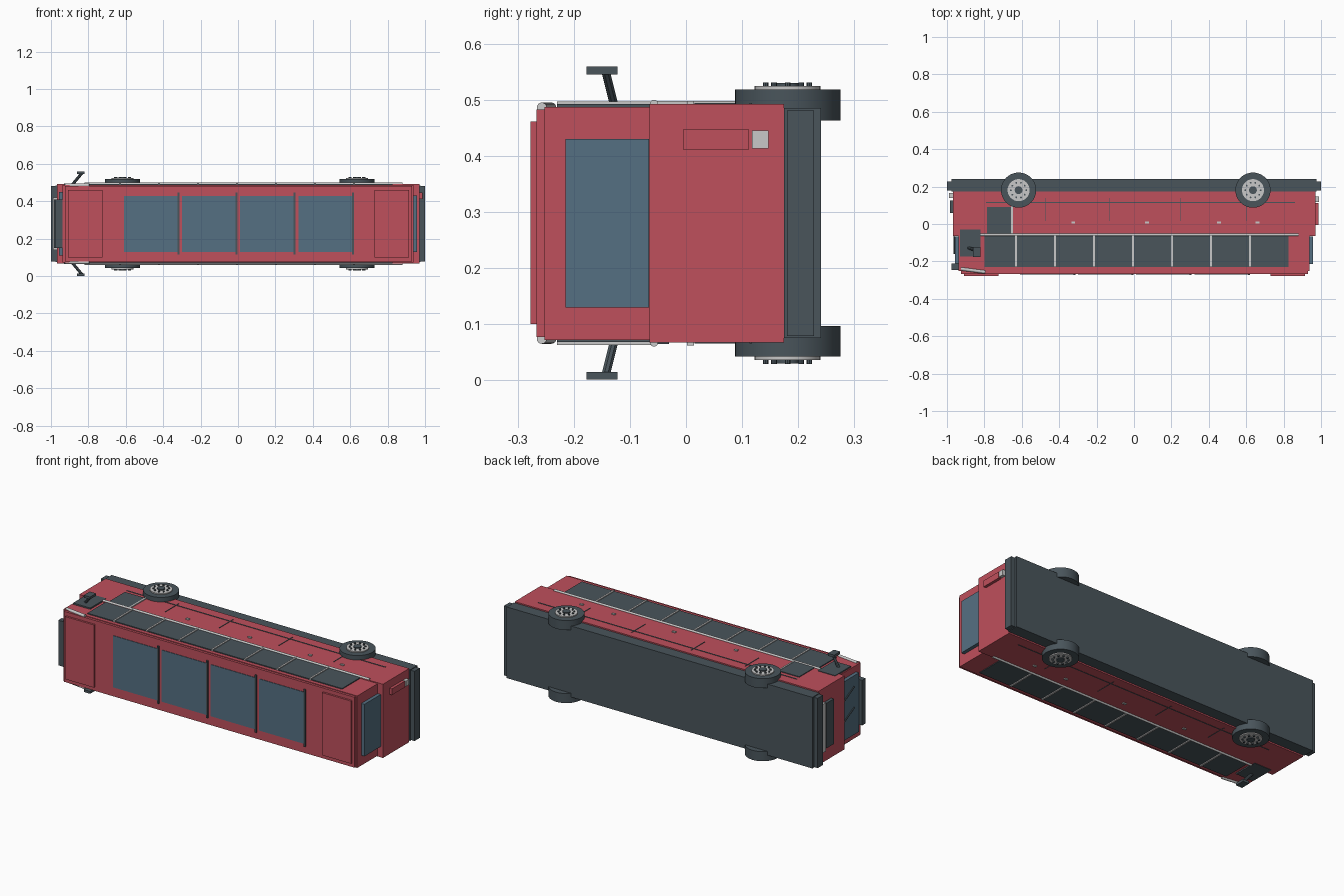
import bpy, math
from mathutils import Vector

old = bpy.data.objects.get("Cube")
if old:
    bpy.data.objects.remove(old)


def material(name, rgb):
    m = bpy.data.materials.new(name)
    m.use_nodes = True
    m.diffuse_color = (*rgb, 1)
    m.node_tree.nodes["Principled BSDF"].inputs["Base Color"].default_value = (*rgb, 1)
    return m


RED = material("body red", (0.52, 0.08, 0.107))
DARK = material("dark grey", (0.067, 0.09, 0.105))
BLUE = material("glass blue", (0.091, 0.162, 0.223))
LIGHT = material("light metal", (0.58, 0.58, 0.58))
MID = 0.28  # middle of the vehicle's width, along z


def finish(name, mat):
    o = bpy.context.object
    o.name = name
    o.data.materials.append(mat)
    return o


def box(name, x, y, z, mat):
    """Box from its (low, high) extents."""
    bpy.ops.mesh.primitive_cube_add(size=1)
    o = finish(name, mat)
    for v in o.data.vertices:
        v.co = [r[0] if c < 0 else r[1] for c, r in zip(v.co, (x, y, z))]
    return o


def rod(name, a, b, radius, mat, sides=16):
    """Cylinder between two points."""
    a, b = Vector(a), Vector(b)
    bpy.ops.mesh.primitive_cylinder_add(vertices=sides, radius=radius, depth=(b - a).length,
                                        location=(a + b) / 2)
    o = finish(name, mat)
    o.rotation_euler = (b - a).to_track_quat('Z', 'Y').to_euler()
    if sides > 8:
        bpy.ops.object.shade_smooth_by_angle()
    return o


# Body shell, underside and bumpers
box("lower_body", (-0.967, 0.97), (-0.065, 0.175), (0.067, 0.492), RED)
box("upper_body", (-0.937, 0.937), (-0.252, -0.065), (0.072, 0.487), RED)
box("roof", (-0.925, 0.93), (-0.266, -0.252), (0.077, 0.483), RED)
box("chassis", (-0.975, 0.975), (0.175, 0.241), (0.075, 0.485), DARK)
for s, end in ((-1, "front"), (1, "rear")):
    box(end + "_bumper", sorted((s * 0.965, s)), (0.18, 0.228), (0.079, 0.481), DARK)

# Roof hatches, skylights and crossbars
box("front_roof_hatch", (-0.91, -0.725), (-0.277, -0.262), (0.1, 0.461), RED)
box("rear_roof_hatch", (0.73, 0.915), (-0.277, -0.262), (0.1, 0.461), RED)
for i in range(4):
    x = -0.61 + i * 0.311
    box("skylight", (x, x + 0.288), (-0.269, -0.264), (0.13, 0.428), BLUE)
    box("roof_crossbar", (x + 0.286, x + 0.296), (-0.274, -0.264), (0.115, 0.446), DARK)

# End glass and trim
box("rear_window", (0.935, 0.957), (-0.215, -0.066), (0.13, 0.43), BLUE)
box("windscreen", (-0.957, -0.935), (-0.21, -0.066), (0.11, 0.45), BLUE)
box("sun_visor", (-0.975, -0.935), (-0.245, -0.212), (0.15, 0.41), DARK)
box("front_grille", (-0.985, -0.965), (0.06, 0.125), (0.15, 0.41), DARK)
box("front_light_strip", (-0.99, -0.965), (0.14, 0.165), (0.14, 0.42), LIGHT)
for z in (0.22, 0.34):
    rod("wiper", (-0.962, -0.066, z), (-0.962, -0.16, z + 0.05), 0.004, DARK, 8)
box("rear_marker_panel", (0.965, 0.986), (-0.005, 0.112), (0.411, 0.447), RED)
box("rear_lamp", (0.965, 0.988), (0.118, 0.147), (0.413, 0.445), LIGHT)


# Parts repeated on both sides of the vehicle
def side(s, tag):
    def at(h):
        return MID + s * h

    def plate(name, x, y, h, mat):
        return box(tag + name, x, y, sorted((at(h[0]), at(h[1]))), mat)

    # Window band with pillars and trim rails
    plate("_window_band", (-0.80, 0.825), (-0.23, -0.062), (0.2, 0.212), DARK)
    for i in range(7):
        x = -0.63 + i * 0.2085
        plate("_window_pillar", (x - 0.005, x + 0.005), (-0.23, -0.062), (0.2, 0.217), LIGHT)
    rod(tag + "_waist_rail", (-0.82, -0.057, at(0.213)), (0.88, -0.057, at(0.213)), 0.007, LIGHT)
    rod(tag + "_roof_trim", (-0.925, -0.24, at(0.206)), (-0.795, -0.257, at(0.206)), 0.009, LIGHT)
    plate("_cab_window", (-0.93, -0.82), (-0.175, -0.03), (0.2, 0.215), DARK)

    # Lower panel seams and marker lamps
    plate("_panel_seam", (-0.79, 0.86), (0.113, 0.118), (0.21, 0.2145), DARK)
    for x in (-0.475, -0.13, 0.25, 0.6):
        plate("_panel_joint", (x - 0.002, x + 0.002), (0.015, 0.14), (0.21, 0.2145), DARK)
    for x in (-0.325, 0.07, 0.455, 0.66):
        plate("_marker_lamp", (x - 0.01, x + 0.01), (0.002, 0.014), (0.21, 0.218), LIGHT)

    # Mirror on a slanted arm
    rod(tag + "_mirror_arm", (-0.885, -0.128, at(0.21)), (-0.835, -0.143, at(0.27)), 0.008, DARK, 8)
    plate("_mirror", (-0.86, -0.82), (-0.177, -0.122), (0.265, 0.279), DARK)

    # Wheels with rim, hub and ring of bolts
    for x in (-0.617, 0.636):
        y = 0.181
        rod(tag + "_tyre", (x, y, at(0.183)), (x, y, at(0.238)), 0.094, DARK, 40)
        rod(tag + "_rim", (x, y, at(0.23)), (x, y, at(0.244)), 0.059, LIGHT, 32)
        rod(tag + "_hub", (x, y, at(0.24)), (x, y, at(0.25)), 0.021, DARK, 20)
        for k in range(10):
            a = k * math.tau / 10
            bx, by = x + 0.041 * math.cos(a), y + 0.041 * math.sin(a)
            rod(tag + "_bolt", (bx, by, at(0.24)), (bx, by, at(0.251)), 0.005, DARK, 8)


side(1, "right")
side(-1, "left")

# Entrance door with handrail
box("door", (-0.785, -0.655), (-0.05, 0.09), (0.48, 0.496), DARK)
box("door_handrail", (-0.657, -0.648), (-0.06, 0.14), (0.48, 0.498), LIGHT)
